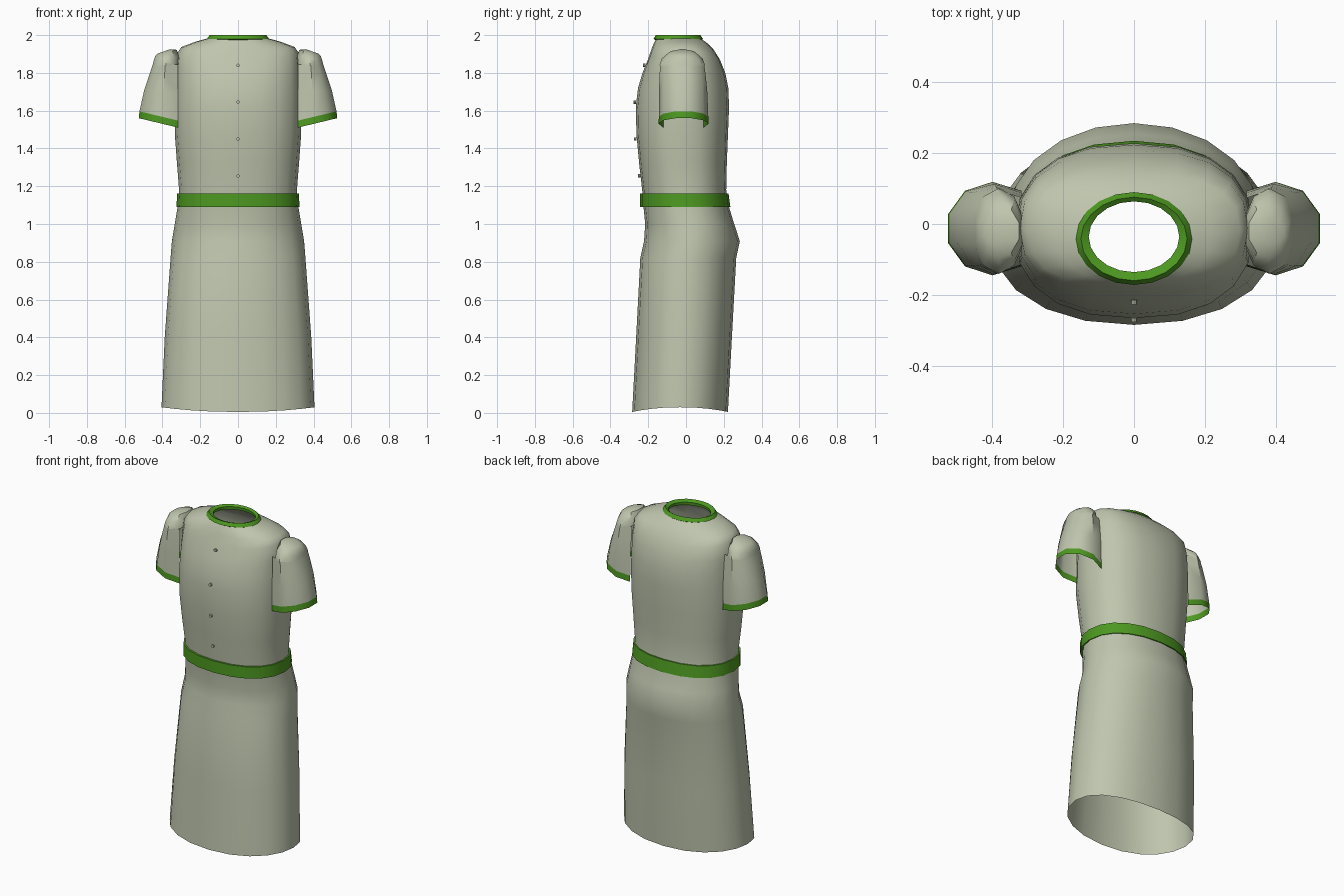
import bpy, bmesh, math

if "Cube" in bpy.data.objects:
    bpy.data.objects.remove(bpy.data.objects["Cube"])


def material(name, rgb):
    m = bpy.data.materials.new(name)
    m.diffuse_color = (*rgb, 1)
    m.use_nodes = True
    m.node_tree.nodes["Principled BSDF"].inputs["Base Color"].default_value = m.diffuse_color
    return m


CLOTH = material("pale_sage_cloth", (0.52, 0.56, 0.42))
TRIM = material("green_trim", (0.075, 0.32, 0.015))


def loft(name, rings, mats, closed=True, cap=False, trim_rows=(), angle=40):
    """Skin a list of point rings (bottom to top, counter-clockwise)."""
    bm = bmesh.new()
    rows = [[bm.verts.new(p) for p in ring] for ring in rings]
    n = len(rows[0])
    for i in range(len(rows) - 1):
        for j in range(n if closed else n - 1):
            k = (j + 1) % n
            f = bm.faces.new((rows[i][j], rows[i][k], rows[i + 1][k], rows[i + 1][j]))
            f.material_index = 1 if i in trim_rows else 0
    if cap:
        bm.faces.new(rows[-1])
    me = bpy.data.meshes.new(name)
    bm.to_mesh(me)
    bm.free()
    for m in mats:
        me.materials.append(m)
    ob = bpy.data.objects.new(name, me)
    bpy.context.collection.objects.link(ob)
    bpy.ops.object.select_all(action='DESELECT')
    ob.select_set(True)
    bpy.context.view_layer.objects.active = ob
    bpy.ops.object.shade_smooth_by_angle(angle=math.radians(angle))
    return ob


def oval(rx, yf, yb, z, side_z=None, power=1.0, n=20):
    """Rounded ring from front yf to back yb; side_z is the height at the sides."""
    side_z = z if side_z is None else side_z
    cy, ry = (yf + yb) / 2, (yb - yf) / 2
    pts = []
    for j in range(n):
        a = 2 * math.pi * j / n
        c, s = math.cos(a), math.sin(a)
        pts.append((rx * math.copysign(abs(c) ** power, c),
                    cy + ry * math.copysign(abs(s) ** power, s),
                    z + (side_z - z) * c * c))
    return pts


# skirt and bodice: half width, front y, back y, mid z, side z, squareness
body = [
    (0.405, -0.285, 0.222, 0.005, 0.03, 0.92), (0.388, -0.264, 0.243, 0.4, 0.4, 0.92),
    (0.357, -0.242, 0.266, 0.82, 0.82, 0.95), (0.350, -0.222, 0.285, 0.91, 0.91, 1),
    (0.335, -0.216, 0.255, 1.0, 1.0, 0.95), (0.318, -0.226, 0.225, 1.1, 1.1, 0.9),
    (0.312, -0.232, 0.213, 1.18, 1.18, 0.88), (0.323, -0.248, 0.216, 1.32, 1.32, 0.86),
    (0.334, -0.262, 0.222, 1.47, 1.47, 0.85), (0.337, -0.266, 0.228, 1.62, 1.62, 0.85),
    (0.334, -0.254, 0.224, 1.72, 1.72, 0.85), (0.330, -0.230, 0.208, 1.80, 1.82, 0.82),
    (0.322, -0.202, 0.180, 1.87, 1.905, 0.8), (0.300, -0.183, 0.145, 1.925, 1.937, 0.82),
    (0.220, -0.170, 0.112, 1.958, 1.967, 0.9), (0.150, -0.158, 0.078, 1.982, 1.985, 1),
]
loft("dress_body", [oval(*r) for r in body], [CLOTH])

# belt with narrow lips running inward
loft("belt", [oval(rx, yf, yb, z, None, 0.9) for rx, yf, yb, z in [
    (0.310, -0.222, 0.218, 1.09), (0.326, -0.243, 0.235, 1.09),
    (0.322, -0.243, 0.225, 1.162), (0.306, -0.225, 0.208, 1.162)]], [TRIM])

# collar band
loft("collar", [oval(*r) for r in [
    (0.150, -0.158, 0.080, 1.972), (0.165, -0.172, 0.090, 1.980),
    (0.150, -0.160, 0.076, 2.0), (0.128, -0.136, 0.064, 1.990),
    (0.130, -0.138, 0.066, 1.972)]], [TRIM])


def sleeve_ring(cx, rx, ry, cy, z, tilt):
    """Eight corners of a ten-sided ring, open toward the body."""
    pts = []
    for deg in range(-126, 127, 36):
        a = math.radians(deg)
        x = cx + rx * math.cos(a)
        if abs(deg) == 126:
            x = 0.318
        pts.append((x, cy + ry * math.sin(a), z + tilt * (x - 0.42)))
    return pts


def mirror(ob):
    ob.modifiers.new("mirror", 'MIRROR').use_axis[0] = True


# sleeves with green cuffs
cuff_tilt = 0.24
mirror(loft("sleeves", [
    sleeve_ring(0.400, 0.132, 0.132, -0.013, 1.535, cuff_tilt),
    sleeve_ring(0.398, 0.130, 0.131, -0.013, 1.572, cuff_tilt),
    sleeve_ring(0.394, 0.108, 0.128, -0.015, 1.70, 0.1),
    sleeve_ring(0.389, 0.084, 0.122, -0.018, 1.79, 0.03),
    sleeve_ring(0.385, 0.069, 0.116, -0.020, 1.845, 0)],
    [CLOTH, TRIM], closed=False, trim_rows=(0,)))


# puffed sleeve heads
def head_ring(cx, rx, ry, z, tilt):
    return [(cx + rx * math.cos(a), -0.02 + ry * math.sin(a), z - tilt * math.cos(a))
            for a in (math.radians(18 + 36 * j) for j in range(10))]


mirror(loft("sleeve_heads", [
    head_ring(0.382, 0.074, 0.121, 1.840, 0.0), head_ring(0.380, 0.070, 0.108, 1.876, 0.012),
    head_ring(0.382, 0.060, 0.075, 1.905, 0.018), head_ring(0.392, 0.034, 0.036, 1.914, 0.012)],
    [CLOTH], cap=True))

# buttons down the front
for y, z in [(-0.221, 1.84), (-0.271, 1.645), (-0.268, 1.45), (-0.247, 1.255)]:
    bpy.ops.mesh.primitive_cylinder_add(vertices=10, radius=0.009, depth=0.012,
                                        location=(0, y, z), rotation=(math.pi / 2, 0, 0))
    button = bpy.context.object
    button.name = "button"
    button.data.materials.append(CLOTH)
